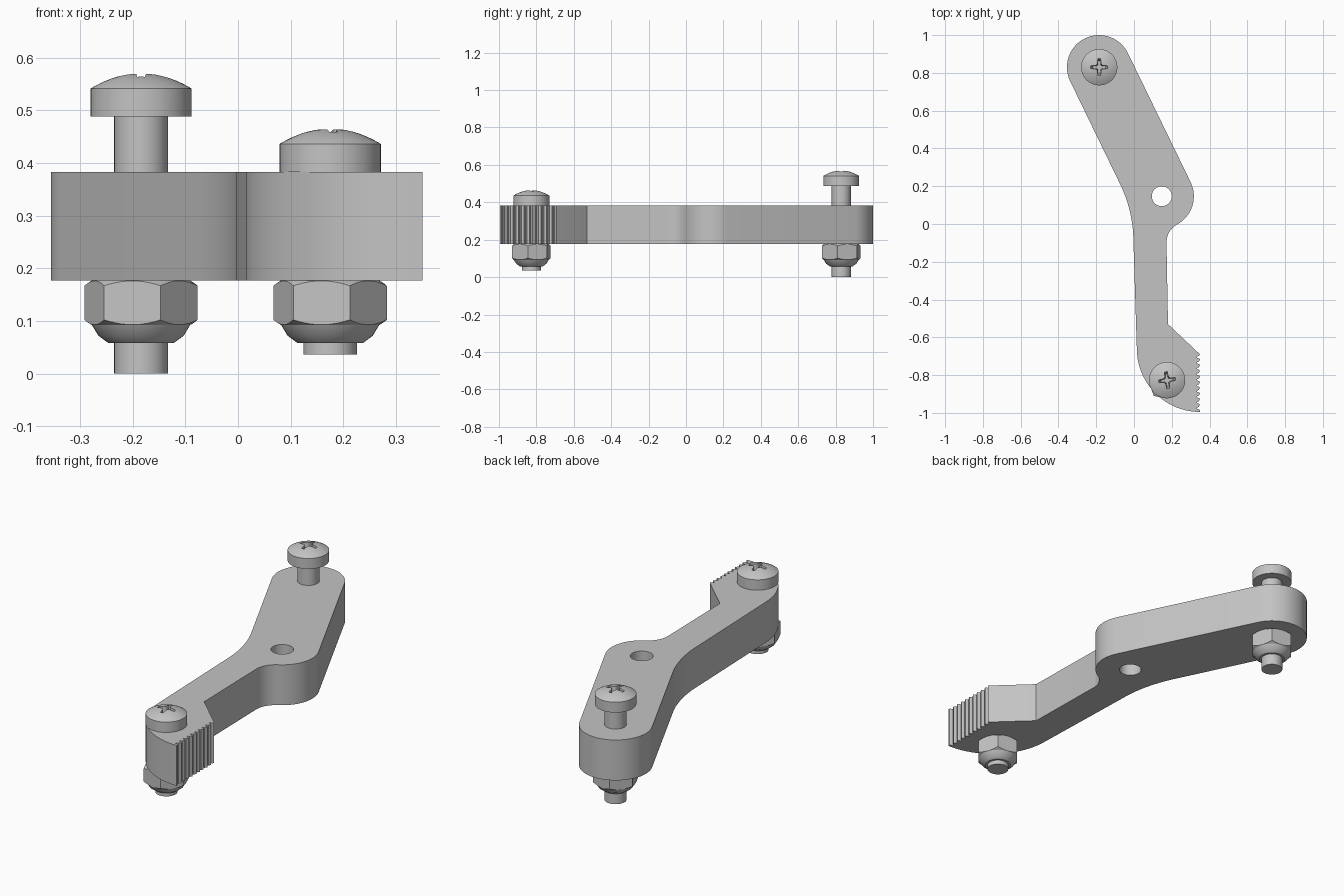
import bpy, bmesh
from math import pi, cos, sin, acos, radians

if "Cube" in bpy.data.objects:
    bpy.data.objects.remove(bpy.data.objects["Cube"])

GREY = (0.55, 0.55, 0.55, 1)
steel = bpy.data.materials.new("steel_grey")
steel.use_nodes = True
steel.diffuse_color = GREY
steel.node_tree.nodes["Principled BSDF"].inputs["Base Color"].default_value = GREY

BOTTOM, TOP = 0.177, 0.383


def to_object(name, bm):
    bmesh.ops.recalc_face_normals(bm, faces=bm.faces)
    mesh = bpy.data.meshes.new(name)
    bm.to_mesh(mesh)
    bm.free()
    mesh.materials.append(steel)
    obj = bpy.data.objects.new(name, mesh)
    bpy.context.collection.objects.link(obj)
    return obj


def arc(cx, cy, r, start, end, n):
    return [(cx + r * cos(start + (end - start) * i / n),
             cy + r * sin(start + (end - start) * i / n)) for i in range(n + 1)]


def prism(name, outline, z0, z1, low_scale=1.0):
    """Extrude a flat outline; the low end may be scaled about the origin."""
    bm = bmesh.new()
    low = [bm.verts.new((x * low_scale, y * low_scale, z0)) for x, y in outline]
    high = [bm.verts.new((x, y, z1)) for x, y in outline]
    bm.faces.new(low[::-1])
    bm.faces.new(high)
    for i in range(len(low)):
        j = (i + 1) % len(low)
        bm.faces.new((low[i], low[j], high[j], high[i]))
    return to_object(name, bm)


def lathe(name, profile, steps=48):
    """Spin an (r, z) profile whose two ends lie on the axis."""
    bm = bmesh.new()
    verts = [bm.verts.new((r, 0, z)) for r, z in profile]
    edges = [bm.edges.new(pair) for pair in zip(verts, verts[1:])]
    bmesh.ops.spin(bm, geom=verts + edges, cent=(0, 0, 0), axis=(0, 0, 1),
                   angle=2 * pi, steps=steps)
    bmesh.ops.remove_doubles(bm, verts=bm.verts, dist=1e-5)
    return to_object(name, bm)


def activate(obj):
    bpy.ops.object.select_all(action='DESELECT')
    obj.select_set(True)
    bpy.context.view_layer.objects.active = obj


def combine(obj, tool, operation):
    mod = obj.modifiers.new("cut", 'BOOLEAN')
    mod.operation, mod.object, mod.solver = operation, tool, 'EXACT'
    activate(obj)
    bpy.ops.object.modifier_apply(modifier=mod.name)
    bpy.data.objects.remove(tool)


def smooth(obj):
    activate(obj)
    bpy.ops.object.shade_smooth_by_angle(angle=radians(25))


# Lever arm: rounded far end, pivot hub, narrow neck and toothed tip
R, hub, tilt = 0.17, (0.147, 0.147), radians(25.9)
outline = arc(-0.185, 0.83, R, tilt, tilt + pi, 32)
outline += arc(-0.703, -0.095, 0.7, tilt, 0, 10)
outline += arc(0.35, -0.66, 0.335, pi, 1.5 * pi, 20)
teeth, pitch = 10, 0.03
for i in range(teeth):
    y = -0.995 + i * pitch
    outline += [(0.35, y + 0.009), (0.343, y + 0.014), (0.333, y + 0.017),
                (0.333, y + 0.023), (0.343, y + 0.026)]
outline += [(0.35, -0.692), (0.345, -0.686), (0.18, -0.53)]
fillet = 0.11
theta = acos((0.172 + fillet - hub[0]) / (R + fillet))
outline += arc(0.172 + fillet, hub[1] - (R + fillet) * sin(theta), fillet,
               pi, pi - theta, 10)
outline += arc(*hub, R, -theta, tilt, 16)[1:]
arm = prism("lever_arm", outline, BOTTOM, TOP)
combine(arm, prism("pivot_cutter", arc(*hub, 0.053, 0, 2 * pi, 32)[:-1], 0, 1), 'DIFFERENCE')
smooth(arm)

# Cross recess outline with filleted inner corners
quarter = [(0.053, -0.009), (0.053, 0.009), (0.024, 0.010), (0.015, 0.015), (0.010, 0.024)]
cross = []
for k in range(4):
    c, s = cos(k * pi / 2), sin(k * pi / 2)
    cross += [(c * x - s * y, s * x + c * y) for x, y in quarter]


def screw(name, x, y, z_tip, z_head, turn):
    # Domed head over a plain shaft
    dome = [(0.096 * cos(t * pi / 20), 0) for t in range(11)]
    dome = [(r, z_head + 0.053 + 0.029 * (1 - (r / 0.096) ** 2)) for r, _ in dome[:-1]]
    profile = [(0, z_tip), (0.051, z_tip), (0.051, z_head), (0.096, z_head)]
    obj = lathe(name, profile + dome + [(0, z_head + 0.082)])
    tool = prism("recess_cutter", cross, z_head + 0.035, z_head + 0.1, 0.6)
    combine(obj, tool, 'DIFFERENCE')
    obj.location, obj.rotation_euler = (x, y, 0), (0, 0, turn)
    smooth(obj)


def lock_nut(name, x, y):
    # Hexagon trimmed by a turned body: chamfers above, tapered collar below
    first = radians(-10)
    obj = prism(name, arc(0, 0, 0.109, first, first + 2 * pi, 6)[:-1], 0.03, 0.2)
    body = lathe("nut_body", [(0, 0.058), (0.062, 0.058), (0.081, 0.072), (0.093, 0.092),
                              (0.112, 0.104), (0.112, 0.165), (0.093, BOTTOM), (0, BOTTOM)])
    combine(obj, body, 'INTERSECT')
    obj.location = (x, y, 0)
    smooth(obj)


for place, x, y, tip, head, turn in (("back", -0.184, 0.83, 0, 0.488, 0),
                                     ("front", 0.175, -0.827, 0.036, TOP, radians(8))):
    screw(place + "_screw", x, y, tip, head, turn)
    lock_nut(place + "_lock_nut", x, y)
